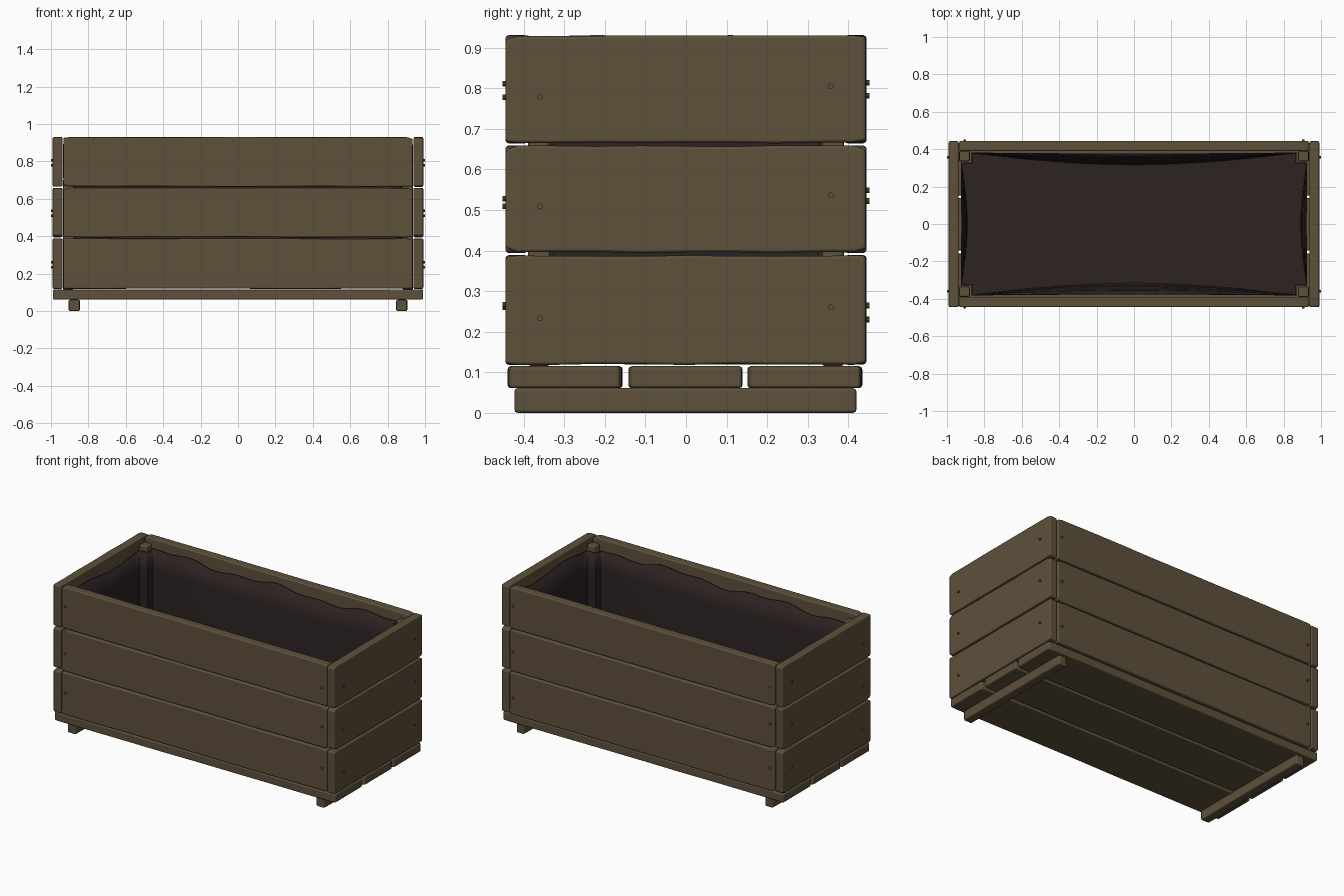
import bpy, bmesh, math, random
from mathutils import Matrix

if "Cube" in bpy.data.objects:
    bpy.data.objects.remove(bpy.data.objects["Cube"])

random.seed(4)


def material(name, rgb):
    m = bpy.data.materials.new(name)
    m.diffuse_color = (*rgb, 1)
    m.use_nodes = True
    m.node_tree.nodes["Principled BSDF"].inputs["Base Color"].default_value = m.diffuse_color
    return m


WOOD = material("brown wood", (0.112, 0.082, 0.044))
LINER = material("dark liner", (0.026, 0.016, 0.016))


def finish(name, bm, mat):
    bmesh.ops.recalc_face_normals(bm, faces=bm.faces)
    mesh = bpy.data.meshes.new(name)
    bm.to_mesh(mesh)
    bm.free()
    mesh.materials.append(mat)
    ob = bpy.data.objects.new(name, mesh)
    bpy.context.collection.objects.link(ob)
    return ob


def plank(name, lo, hi, axis, wide, wear=0.003, chip=0.012, bevel=0.008):
    """Worn board between two corners: runs along axis, edges uneven across wide."""
    thin = 3 - axis - wide
    a, b = lo[axis], hi[axis]
    n = 8
    stations = [a, a + 0.03] + [a + (b - a) * i / n for i in range(1, n)] + [b - 0.03, b]
    bm = bmesh.new()
    rings = []
    for i, s in enumerate(stations):
        at_end = i in (0, len(stations) - 1)
        cuts = [random.uniform(0, chip if at_end else wear) for _ in range(2)]
        ring = []
        for t, w in ((0, 0), (1, 0), (1, 1), (0, 1)):
            p = [0, 0, 0]
            p[axis] = s
            p[thin] = (lo, hi)[t][thin]
            p[wide] = hi[wide] - cuts[1] if w else lo[wide] + cuts[0]
            ring.append(bm.verts.new(p))
        rings.append(ring)
    for r, q in zip(rings, rings[1:]):
        for k in range(4):
            bm.faces.new((r[k], r[(k + 1) % 4], q[(k + 1) % 4], q[k]))
    bm.faces.new(rings[0])
    bm.faces.new(rings[-1])
    for f in bm.faces:
        f.smooth = True
    ob = finish(name, bm, WOOD)
    mod = ob.modifiers.new("rounded edges", 'BEVEL')
    mod.width = bevel
    mod.segments = 2
    mod.limit_method = 'ANGLE'
    mod.angle_limit = math.radians(40)
    mod.harden_normals = True
    return ob


def screw(name, x, y, z, axis):
    """Small round head standing slightly proud of a board."""
    bm = bmesh.new()
    rot = Matrix.Rotation(math.pi / 2, 4, 'Y' if axis == 0 else 'X')
    bmesh.ops.create_cone(bm, cap_ends=True, segments=10, radius1=0.007, radius2=0.007,
                          depth=0.016, matrix=Matrix.Translation((x, y, z)) @ rot)
    finish(name, bm, WOOD)


# Three rows of wall boards with their screws
for row, (z0, z1) in enumerate(((0.118, 0.389), (0.394, 0.659), (0.664, 0.931)), 1):
    for s, side in ((-1, "front"), (1, "back")):
        y0, y1 = sorted((s * 0.39, s * 0.445))
        plank(f"{side}_board_{row}", (-0.934, y0, z0), (0.934, y1, z1), 0, 2)
        for x in (-0.905, 0.905):
            screw(f"{side}_screw", x, s * 0.444, z0 + 0.13 + random.uniform(-0.02, 0.025), 1)
    for s, side in ((-1, "left"), (1, "right")):
        x0, x1 = sorted((s * 0.938, s * 0.991))
        plank(f"{side}_end_board_{row}", (x0, -0.445, z0), (x1, 0.443, z1), 1, 2)
        for y, dz in ((-0.36, 0.115), (0.357, 0.142)):
            screw(f"{side}_end_screw", s * 0.992, y, z0 + dz, 0)

# Floor boards
for i, (y0, y1) in enumerate(((-0.44, -0.156), (-0.143, 0.14), (0.151, 0.435)), 1):
    plank(f"floor_board_{i}", (-0.99, y0, 0.061), (0.99, y1, 0.115), 0, 1, chip=0.008)

# Feet runners and inner corner posts
for s, side in ((-1, "left"), (1, "right")):
    x0, x1 = sorted((s * 0.845, s * 0.906))
    plank(f"{side}_foot", (x0, -0.423, 0), (x1, 0.42, 0.061), 1, 0, wear=0.002, chip=0.006)
    x0, x1 = sorted((s * 0.876, s * 0.936))
    for t, end in ((-1, "front"), (1, "back")):
        y0, y1 = sorted((t * 0.335, t * 0.389))
        plank(f"{side}_{end}_post", (x0, y0, 0.115), (x1, y1, 0.9), 2, 0, wear=0.002, chip=0.004)

# Sagging liner bag, notched around the corner posts
X, Y, XN, YN = 0.926, 0.382, 0.868, 0.328
quarter = [(X, YN), (XN, YN), (XN, Y)]
corners = (quarter + [(-x, y) for x, y in reversed(quarter)]
           + [(-x, -y) for x, y in quarter] + [(x, -y) for x, y in reversed(quarter)])
outline = []
for (ax, ay), (bx, by) in zip(corners, corners[1:] + corners[:1]):
    n = max(2, round(math.hypot(bx - ax, by - ay) / 0.06))
    outline += [(ax + (bx - ax) * i / n, ay + (by - ay) * i / n) for i in range(n)]

bm = bmesh.new()
rings = []
for z, pull in ((None, 0.1), (0.74, 0.45), (0.5, 0.75), (0.25, 1.0), (0.15, 1.05), (0.13, 1.25)):
    ring = []
    for x, y in outline:
        top = 0.868 + 0.013 * math.sin(9 * x + 4 * y) + 0.009 * math.sin(21 * x - 13 * y)
        px, py = x, y
        if abs(y) > YN + 0.001:
            py -= math.copysign(0.05 * pull * max(0, math.cos(x / XN * math.pi / 2)), y)
        if abs(x) > XN + 0.001:
            px -= math.copysign(0.025 * pull * max(0, math.cos(y / YN * math.pi / 2)), x)
        ring.append(bm.verts.new((px, py, top if z is None else z)))
    rings.append(ring)
count = len(outline)
for r, q in zip(rings, rings[1:]):
    for k in range(count):
        bm.faces.new((r[k], r[(k + 1) % count], q[(k + 1) % count], q[k]))
bm.faces.new(rings[-1])
liner = finish("liner", bm, LINER)
bpy.context.view_layer.objects.active = liner
liner.select_set(True)
bpy.ops.object.shade_smooth_by_angle(angle=math.radians(50))
thick = liner.modifiers.new("sheet thickness", 'SOLIDIFY')
thick.thickness = 0.006
thick.offset = -1
